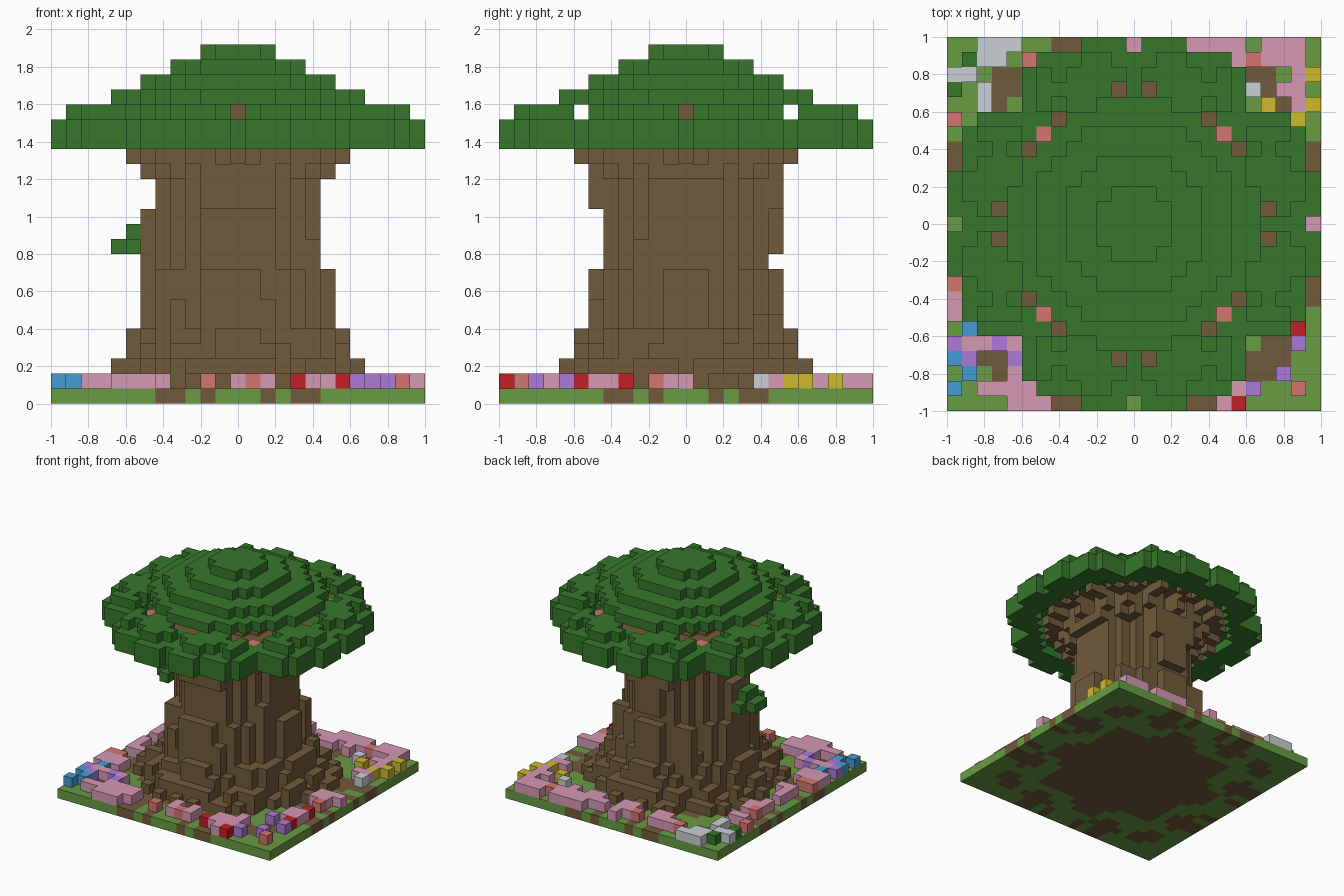
import bpy
import random
from math import atan2, cos, hypot

random.seed(7)
cube = bpy.data.objects.get("Cube")
if cube:
    bpy.data.objects.remove(cube, do_unlink=True)

UNIT = 0.08   # edge of one block
HALF = 12     # blocks from the centre to the edge

PALETTE = {
    "leaf_green": (0.038, 0.185, 0.024),
    "grass_green": (0.14, 0.33, 0.057),
    "bark_brown": (0.165, 0.104, 0.043),
    "petal_pink": (0.67, 0.32, 0.45),
    "coral": (0.66, 0.18, 0.16),
    "red": (0.54, 0.014, 0.018),
    "purple": (0.42, 0.19, 0.69),
    "blue": (0.06, 0.33, 0.66),
    "yellow": (0.62, 0.49, 0.025),
    "pale_grey": (0.6, 0.63, 0.66),
}
LEAF, GRASS, BARK, PINK, CORAL = range(5)
CODES = dict(zip("LGBPCRUEYW", range(len(PALETTE))))

materials = []
for name, rgb in PALETTE.items():
    mat = bpy.data.materials.new(name)
    mat.use_nodes = True
    mat.diffuse_color = (*rgb, 1)
    shader = next(n for n in mat.node_tree.nodes if n.type == "BSDF_PRINCIPLED")
    shader.inputs["Base Color"].default_value = (*rgb, 1)
    materials.append(mat)

GRID = [(x, y) for x in range(-HALF, HALF + 1) for y in range(-HALF, HALF + 1)]
occupied = set()
parts = {name: {} for name in
         ("ground", "trunk", "branches", "flowers", "roots", "side_shrub",
          "canopy_ring", "leaf_tufts", "canopy_dome")}


def put(part, x, y, z, colour):
    """Place one block unless the cell is already taken."""
    if (x, y, z) not in occupied:
        occupied.add((x, y, z))
        parts[part][x, y, z] = colour


def folded(x, y):
    """Fold a position into one eighth of the plan."""
    return tuple(sorted((abs(x), abs(y))))


def spoke(x, y):
    """True along sixteen rays from the centre."""
    return cos(16 * atan2(y, x)) > -0.2


# Ground slab: grass with root-shaped bare earth
for x, y in GRID:
    a, b = folded(x, y)
    reach = 8.7 + 0.9 * cos(8 * atan2(y, x) + 0.8)
    arm = (a in (4, 5) and b >= 9) or (a in (3, 6) and b == 10)
    corner = a >= 8 and b <= 10 and 17 <= a + b <= 19
    earth = hypot(x, y) < reach or arm or corner or (a == 2 and b >= 11)
    put("ground", x, y, 0, BARK if earth else GRASS)

# Trunk: solid core with stepped buttress columns around it
for x, y in GRID:
    r = hypot(x, y)
    flat = min(abs(x), abs(y)) <= 1
    if r < 5.6:
        top = 18
    elif r < 6.6:
        top = 8 if flat else random.choice((4, 5, 6, 8, 8, 10))
        if x == -6 and flat:
            top = 12
    elif r < 7.6:
        top = 4 if flat else random.choice((2, 3, 3, 4))
    elif r < 8.6:
        top = random.choice((1, 2, 2))
    else:
        continue
    for z in range(1, top + 1):
        put("trunk", x, y, z, BARK)

# Knot bulging from the back of the trunk
for x in (-1, 0, 1):
    for z in (10, 11, 12):
        put("trunk", x, 6, z, BARK)

# Branches: flare out under the leaves
for x, y in GRID:
    r = hypot(x, y)
    a, b = folded(x, y)
    if abs(y) == 6 and abs(x) <= 2:
        put("branches", x, y, 13, BARK)
        put("branches", x, y, 14, BARK)
    if r < 6.6 and (spoke(x, y) or b - a > 3):
        put("branches", x, y, 15, BARK)
    if r < 7.6 and spoke(x, y):
        put("branches", x, y, 16, BARK)
    if r < 8.9 and spoke(x, y):
        put("branches", x, y, 17, BARK)
    if r < 7.3 or (r < 8.2 and spoke(x, y)):
        put("branches", x, y, 18, BARK)
    if r < 6.5 and b < 7:
        put("branches", x, y, 19, BARK)
    if (a, b) in ((1, 9), (5, 7)):
        put("branches", x, y, 17, BARK)
    if (a, b) == (6, 6):
        put("branches", x, y, 18, CORAL)

# Lobed ring of leaves with a hanging rim, hollow underneath
RING_REACH = {7: 10, 8: 7, 9: 7, 10: 7, 11: 6, 12: 3}
for x, y in GRID:
    a, b = folded(x, y)
    inside = a <= RING_REACH.get(b, HALF) and (a, b) not in ((8, 8), (0, HALF))
    if not inside or (a, b) in ((1, 9), (5, 7)):
        continue
    if hypot(x, y) > 7.9:
        put("canopy_ring", x, y, 18, LEAF)
    if hypot(x, y) > 9.85:
        put("canopy_ring", x, y, 17, LEAF)

# Tufts on top of the ring
TUFTS = {11: (2, 3), 10: (1, 2, 3, 4, 6), 9: (2, 3, 4, 5, 6), 8: (3, 4, 6)}
for x, y in GRID:
    a, b = folded(x, y)
    if a in TUFTS.get(b, ()) or (abs(x) == 7 and abs(y) == 3):
        put("leaf_tufts", x, y, 19, LEAF)

# Stepped dome
for z, limit in zip(range(20, 24), (71, 45, 20.5, 6.3)):
    for x, y in GRID:
        if x * x + y * y <= limit:
            put("canopy_dome", x, y, z, LEAF)

# Small shrub growing from the trunk's right side
for y in range(-2, 2):
    put("side_shrub", -7, y, 10, LEAF)
for y in (-1, 0):
    put("side_shrub", -8, y, 10, LEAF)
    put("side_shrub", -7, y, 11, LEAF)

# Corner flower beds: each plan starts at its left column and top row
BEDS = (
    (-12, 12, ("..WWW..", ".LWW.C", "WW...", "L.W..", "..W..", "C....")),
    (4, 12, ("PPPP.PPP.", "..PPCPPP.", "..P....PY", "....W.PP.", ".....Y.PY", ".......Y.")),
    (-12, -4, ("C", "P", "P", ".E", "UPPUP", "EU..U", ".E..PP", "E.PPPPP", "....PPP")),
    (5, -7, ("....U.R", "......U", "..P....", "..P..U.", ".PPU..C", ".PR....")),
)
for left, top, plan in BEDS:
    for row, line in enumerate(plan):
        for col, code in enumerate(line):
            if code != ".":
                put("flowers", left + col, top - row, 1, CODES[code])

# Flower borders along the sides: outer and inner row, with the way they run
put("flowers", 0, HALF, 1, PINK)
put("flowers", HALF, 0, 1, PINK)
BORDERS = (
    ((1, 0), (0, -1), ("PP..C.PCP.RPP", "PP....P.P..PP")),
    ((0, 1), (1, 0), ("PPR.CPP....WP", "PP...PP.....P")),
    ((1, 0), (0, 1), ("PPP.CPP.PPPP.", ".PP..PP..PP.P")),
    ((0, 1), (-1, 0), ("PPC.PPP.PPC.P", "PP..P....PP.P")),
)
for (ux, uy), (vx, vy), rows in BORDERS:
    for depth, line in zip((11, 10), rows):
        for step, code in enumerate(line, -6):
            if code != ".":
                put("flowers", ux * step + vx * depth, uy * step + vy * depth, 1, CODES[code])

# Low root ends between the flowers
for x, y in GRID:
    if hypot(x, y) < 9.8 and (x * 3 + y * 5) % 7 < 3:
        put("roots", x, y, 1, BARK)

# Turn each part into a mesh of its exposed block faces
CORNERS = ((-1, -1), (1, -1), (1, 1), (-1, 1))


def build(name, cells):
    index, faces, colours = {}, [], []
    for cell, colour in cells.items():
        for axis in range(3):
            for sign in (-1, 1):
                beside = list(cell)
                beside[axis] += sign
                if tuple(beside) in occupied:
                    continue
                face = []
                for u, v in CORNERS[::sign]:
                    corner = [2 * c for c in cell]
                    corner[axis] += sign
                    corner[(axis + 1) % 3] += u
                    corner[(axis + 2) % 3] += v
                    face.append(index.setdefault(tuple(corner), len(index)))
                faces.append(face)
                colours.append(colour)
    verts = [(x * UNIT / 2, y * UNIT / 2, (z + 1) * UNIT / 2) for x, y, z in index]
    mesh = bpy.data.meshes.new(name)
    mesh.from_pydata(verts, [], faces)
    used = sorted(set(colours))
    for colour in used:
        mesh.materials.append(materials[colour])
    for poly, colour in zip(mesh.polygons, colours):
        poly.material_index = used.index(colour)
    bpy.context.collection.objects.link(bpy.data.objects.new(name, mesh))


for name, cells in parts.items():
    build(name, cells)
